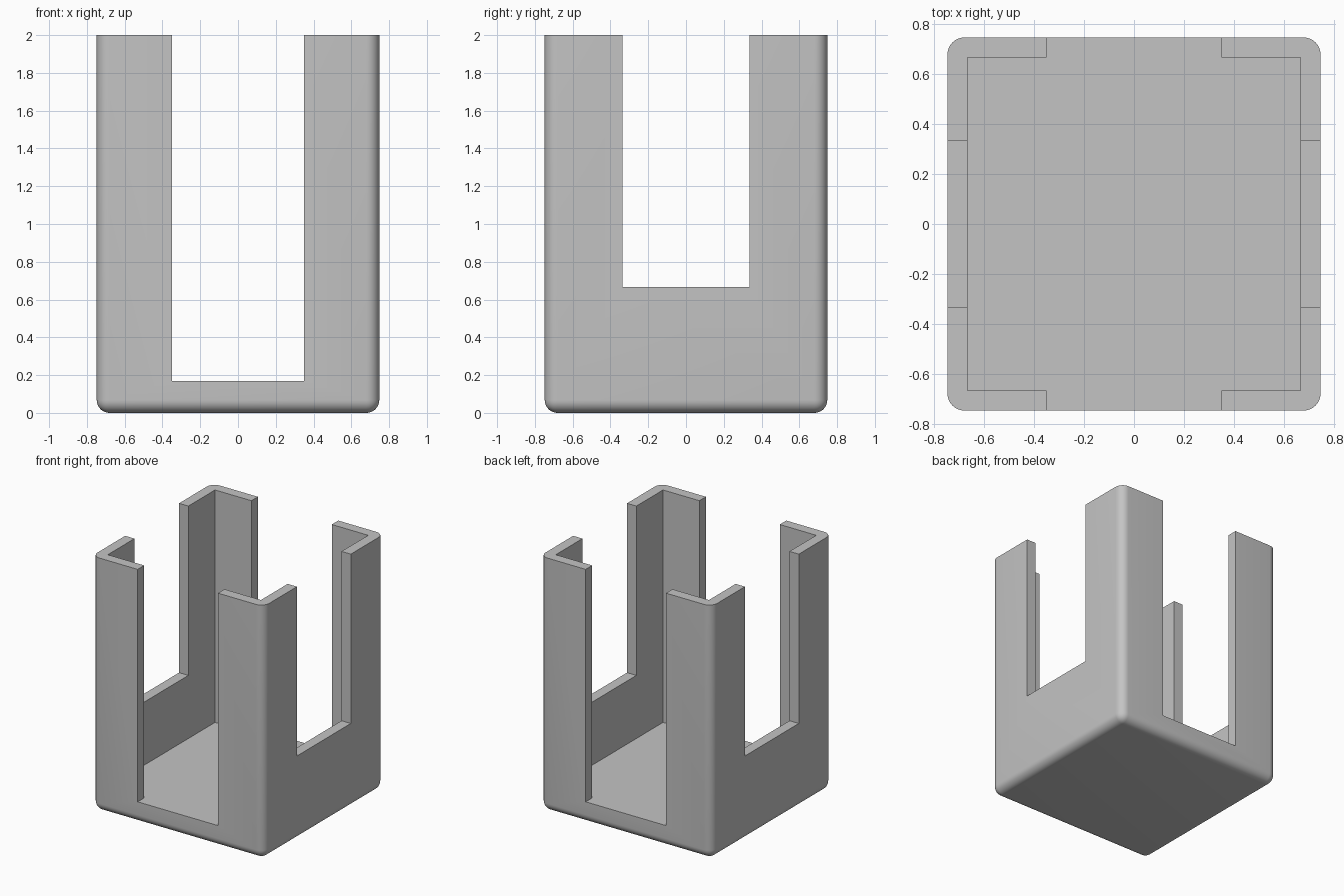
import bpy, bmesh, math
from mathutils import Matrix

default = bpy.data.objects.get("Cube")
if default:
    bpy.data.objects.remove(default, do_unlink=True)

HALF, INNER, HEIGHT, FLOOR = 0.748, 0.667, 2.0, 0.17
ROUND = 0.068


def block(name, sx, sy, z0, z1, radius=0):
    """Box centred on x and y; radius rounds the upright and bottom edges."""
    bm = bmesh.new()
    size = Matrix.Diagonal((sx * 2, sy * 2, z1 - z0, 1))
    bmesh.ops.create_cube(bm, size=1, matrix=Matrix.Translation((0, 0, (z0 + z1) / 2)) @ size)
    if radius:
        edges = [e for e in bm.edges if any(v.co.z < z1 - 0.01 for v in e.verts)]
        bmesh.ops.bevel(bm, geom=edges, offset=radius, segments=8, profile=0.5, affect='EDGES')
    mesh = bpy.data.meshes.new(name)
    bm.to_mesh(mesh)
    bm.free()
    obj = bpy.data.objects.new(name, mesh)
    bpy.context.collection.objects.link(obj)
    return obj


# Material
grey = bpy.data.materials.new("light_grey")
grey.use_nodes = True
colour = (0.55, 0.55, 0.55, 1)
grey.diffuse_color = colour
grey.node_tree.nodes["Principled BSDF"].inputs["Base Color"].default_value = colour

# Rounded outer body
holder = block("open_sided_holder", HALF, HALF, 0, HEIGHT, ROUND)
holder.data.materials.append(grey)
bpy.context.view_layer.objects.active = holder
holder.select_set(True)

# Hollow, tall front and back slots, shorter side slots
cutters = [
    block("hollow_cutter", INNER, INNER, FLOOR, HEIGHT + 0.5),
    block("front_back_slot_cutter", 0.35, 1, FLOOR, HEIGHT + 0.6),
    block("side_slot_cutter", 1, 0.335, 0.667, HEIGHT + 0.7),
]
for cutter in cutters:
    cutter.hide_render = True
    cut = holder.modifiers.new(cutter.name, 'BOOLEAN')
    cut.operation = 'DIFFERENCE'
    cut.solver = 'EXACT'
    cut.object = cutter
    bpy.ops.object.modifier_apply(modifier=cut.name)
    bpy.data.objects.remove(cutter, do_unlink=True)

bpy.ops.object.shade_smooth_by_angle(angle=math.radians(30))
